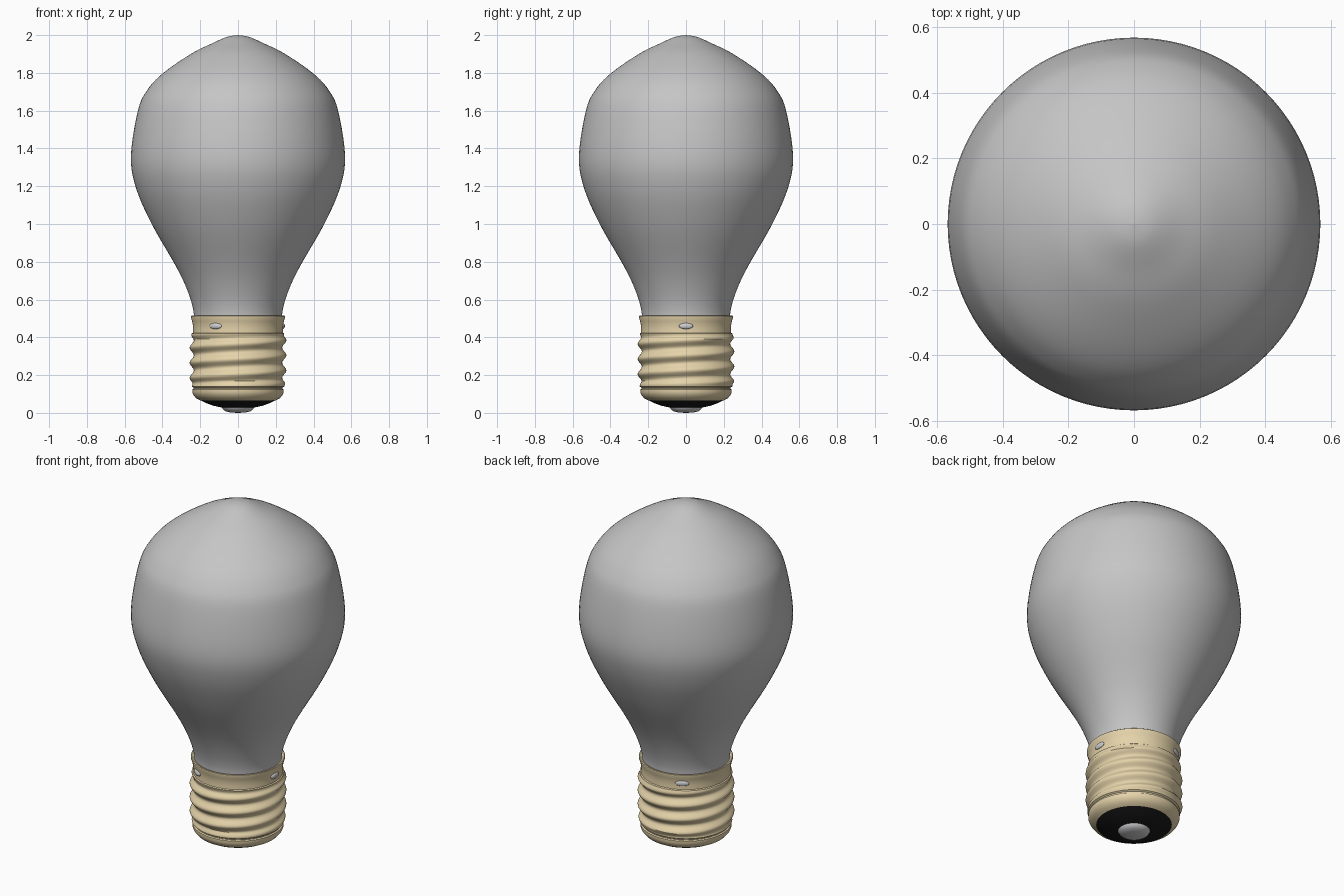
import bpy
import bmesh
from math import sin, cos, pi, radians

cube = bpy.data.objects.get("Cube")
if cube:
    bpy.data.objects.remove(cube, do_unlink=True)


def material(name, rgb, rough=0.5):
    mat = bpy.data.materials.new(name)
    mat.use_nodes = True
    mat.diffuse_color = (*rgb, 1)
    shader = mat.node_tree.nodes["Principled BSDF"]
    shader.inputs["Base Color"].default_value = (*rgb, 1)
    shader.inputs["Roughness"].default_value = rough
    return mat


glass = material("frosted glass", (0.56, 0.56, 0.56))
brass = material("pale brass", (0.78, 0.65, 0.40))
black = material("black insulator", (0.01, 0.01, 0.01))
solder = material("solder grey", (0.62, 0.62, 0.64))


def smooth_profile(points, steps=5):
    """Catmull-Rom curve through (radius, z) points."""
    ext = [points[0]] + points + [points[-1]]
    out = []
    for a, b, c, d in zip(ext, ext[1:], ext[2:], ext[3:]):
        for i in range(steps):
            t = i / steps
            out.append(tuple(
                0.5 * (2 * q + (r - p) * t + (2 * p - 5 * q + 4 * r - s) * t ** 2
                       + (3 * q - p - 3 * r + s) * t ** 3)
                for p, q, r, s in zip(a, b, c, d)))
    return out + [points[-1]]


def lathe(name, profile, mat, sides=96, ripple=None, angle=35):
    """Spin a bottom-to-top profile about z; ripple(z, turn) varies the radius."""
    bm = bmesh.new()
    rings = []
    for r, z in profile:
        if r < 1e-5:
            rings.append([bm.verts.new((0, 0, z))] * sides)
            continue
        ring = []
        for i in range(sides):
            a = 2 * pi * i / sides
            rad = r + (ripple(z, a) if ripple else 0)
            ring.append(bm.verts.new((rad * cos(a), rad * sin(a), z)))
        rings.append(ring)
    for low, high in zip(rings, rings[1:]):
        for i in range(sides):
            j = (i + 1) % sides
            corners = dict.fromkeys((low[i], low[j], high[j], high[i]))
            bm.faces.new(list(corners))
    mesh = bpy.data.meshes.new(name)
    bm.to_mesh(mesh)
    bm.free()
    obj = bpy.data.objects.new(name, mesh)
    bpy.context.collection.objects.link(obj)
    mesh.materials.append(mat)
    shade(obj, angle)
    return obj


def shade(obj, angle=35):
    bpy.ops.object.select_all(action="DESELECT")
    obj.select_set(True)
    bpy.context.view_layer.objects.active = obj
    bpy.ops.object.shade_smooth_by_angle(angle=radians(angle))


# Glass envelope with a slightly pointed crown
lathe("glass_bulb", smooth_profile([
    (0.232, 0.48), (0.236, 0.54), (0.254, 0.61), (0.29, 0.70), (0.342, 0.80),
    (0.457, 1.0), (0.54, 1.19), (0.567, 1.36), (0.53, 1.6), (0.48, 1.71),
    (0.395, 1.80), (0.25, 1.9), (0.14, 1.955), (0.06, 1.99), (0, 2.0)]), glass)

# Screw shell: rolled lower lip, helical thread, flared collar
BOTTOM, TOP, PITCH = 0.14, 0.42, 0.08


def thread(z, a):
    if not BOTTOM < z < TOP:
        return 0
    fade = min(1, (z - BOTTOM) / 0.03, (TOP - z) / 0.03)
    return 0.011 * fade * cos(2 * pi * (z - 0.345) / PITCH - (a - pi))


lower_lip = [(0.2, 0.066), (0.222, 0.078), (0.236, 0.095), (0.242, 0.11),
             (0.242, 0.124), (0.235, 0.128), (0.236, 0.134)]
rows = 56
thread_rows = [(0.245, BOTTOM + (TOP - BOTTOM) * i / rows) for i in range(rows + 1)]
collar = [(0.239, 0.424), (0.238, 0.445), (0.239, 0.465), (0.243, 0.485),
          (0.249, 0.503), (0.249, 0.512), (0.245, 0.515), (0.234, 0.510)]
lathe("screw_shell", lower_lip + thread_rows + collar, brass, ripple=thread)

# Insulator and bottom contact
lathe("insulator", [(0.07, 0.025), (0.09, 0.029), (0.13, 0.038),
                    (0.17, 0.052), (0.205, 0.07)], black)
lathe("bottom_contact", [(0, 0), (0.04, 0.002), (0.064, 0.008), (0.079, 0.018),
                         (0.085, 0.028), (0.08, 0.034)], solder)

# Three solder spots around the collar
for n in range(3):
    a = 2 * pi * n / 3
    bpy.ops.mesh.primitive_uv_sphere_add(
        segments=24, ring_count=12, radius=1,
        location=(0.238 * cos(a), 0.238 * sin(a), 0.46), rotation=(0, 0, a))
    spot = bpy.context.object
    spot.name = f"solder_spot_{n + 1}"
    spot.scale = (0.01, 0.037, 0.016)
    spot.data.materials.append(solder)
    shade(spot)
